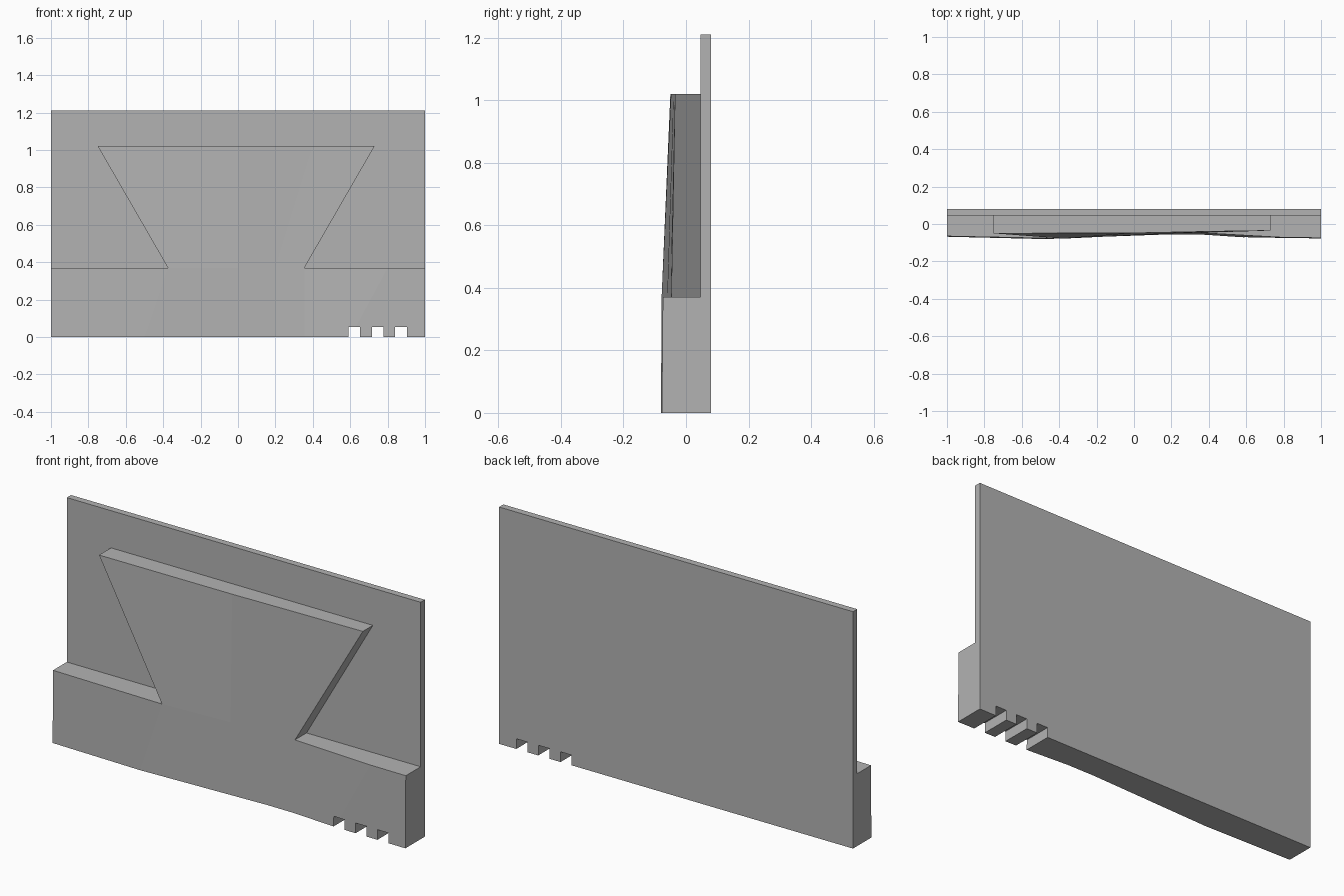
import bpy
import bmesh

if "Cube" in bpy.data.objects:
    bpy.data.objects.remove(bpy.data.objects["Cube"])

PLATE_FRONT, BACK = 0.046, 0.08

grey = bpy.data.materials.new("stone grey")
grey.use_nodes = True
grey.diffuse_color = (0.45, 0.45, 0.45, 1)
grey.node_tree.nodes["Principled BSDF"].inputs["Base Color"].default_value = (0.45, 0.45, 0.45, 1)


def loft(name, low, high, z0, z1, back):
    """Solid between two front edges, each a list of (x, y), with a flat back."""
    bm = bmesh.new()
    rings = []
    for edge, z in ((low, z0), (high, z1)):
        front = [bm.verts.new((x, y, z)) for x, y in edge]
        rear = [bm.verts.new((x, back, z)) for x, _ in edge]
        rings.append(front + rear[::-1])
    a, b = rings
    n = len(a)
    for i in range(n):
        j = (i + 1) % n
        bm.faces.new((a[i], a[j], b[j], b[i]))
    bm.faces.new(a[::-1])
    bm.faces.new(b)
    bmesh.ops.recalc_face_normals(bm, faces=bm.faces)
    mesh = bpy.data.meshes.new(name)
    bm.to_mesh(mesh)
    bm.free()
    mesh.materials.append(grey)
    obj = bpy.data.objects.new(name, mesh)
    bpy.context.collection.objects.link(obj)
    return obj


def box(name, x0, x1, y0, y1, z0, z1):
    edge = [(x0, y0), (x1, y0)]
    return loft(name, edge, edge, z0, z1, y1)


# Thin upright back plate
plate = box("back_plate", -1, 1, PLATE_FRONT, BACK, 0, 1.21)

# Base with a gently uneven front
foot = [(-1, -0.068), (-0.5, -0.08), (0.2, -0.055), (0.355, -0.056), (0.6, -0.072), (1, -0.077)]
ledge = [(-1, -0.065), (-0.375, -0.078), (0.2, -0.05), (0.355, -0.047), (0.8, -0.072), (1, -0.074)]
base = loft("base_block", foot, ledge, 0, 0.37, PLATE_FRONT)

# Flared panel rising from the base
crest = [(-0.75, -0.05), (0, -0.048), (0.4, -0.04), (0.73, -0.035)]
panel_low = [(-0.375, -0.078), (0, -0.06), (0.2, -0.05), (0.355, -0.047)]
loft("flared_panel", panel_low, crest, 0.37, 1.02, PLATE_FRONT)

# Three notches through the bottom edge
for i, x in enumerate((0.59, 0.716, 0.84)):
    cutter = box(f"notch_cutter_{i + 1}", x, x + 0.063, -0.3, 0.3, -0.1, 0.052)
    cutter.hide_render = True
    cutter.hide_set(True)
    for part in (plate, base):
        cut = part.modifiers.new(f"notch_{i + 1}", "BOOLEAN")
        cut.operation = "DIFFERENCE"
        cut.solver = "EXACT"
        cut.object = cutter
